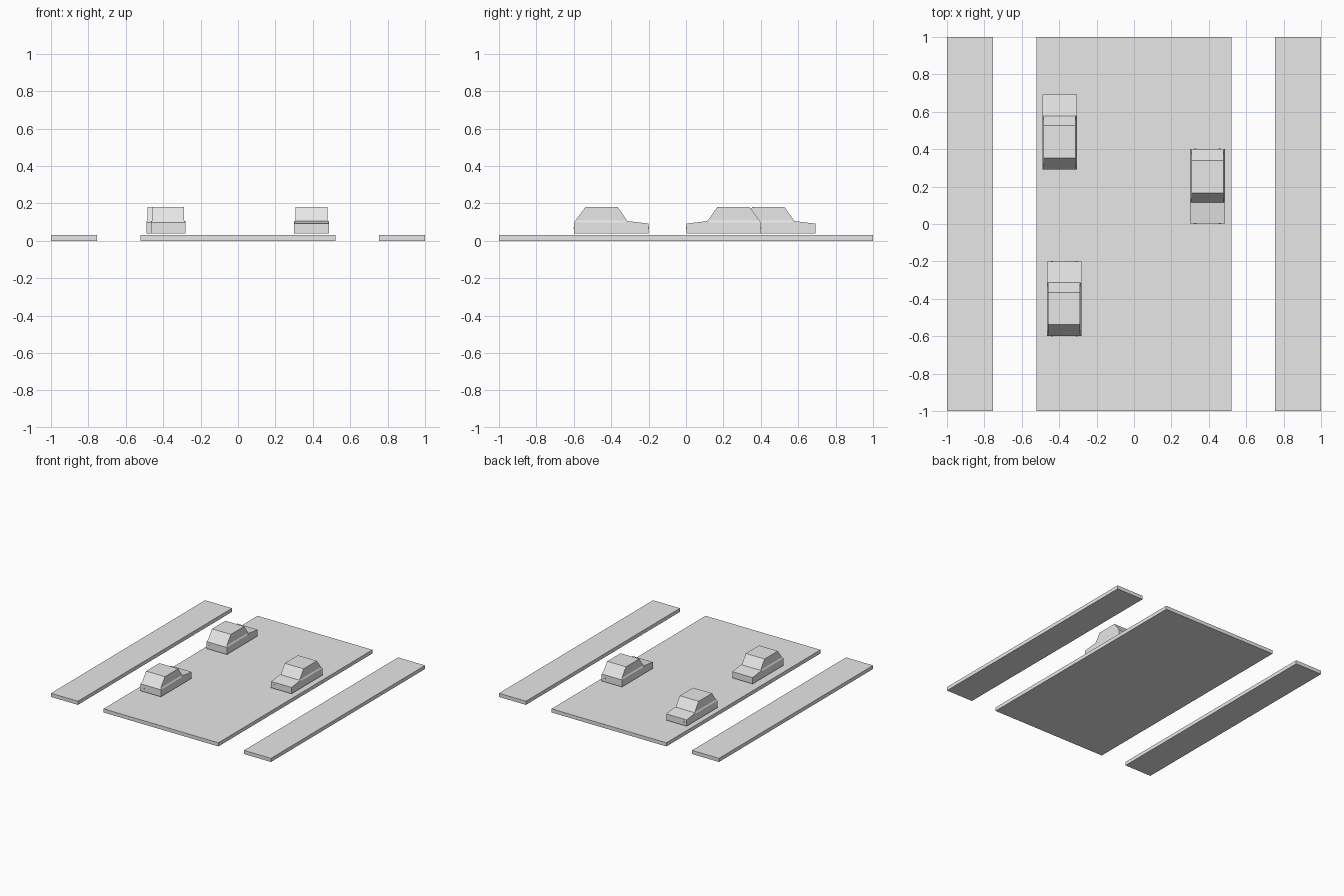
import bpy
import bmesh
from mathutils import Matrix

cube = bpy.data.objects.get("Cube")
if cube:
    bpy.data.objects.remove(cube, do_unlink=True)

grey = bpy.data.materials.new("light_grey")
grey.use_nodes = True
colour = (0.8, 0.8, 0.8, 1)
grey.diffuse_color = colour
grey.node_tree.nodes["Principled BSDF"].inputs["Base Color"].default_value = colour


def finish(name, bm):
    bmesh.ops.recalc_face_normals(bm, faces=bm.faces)
    mesh = bpy.data.meshes.new(name)
    bm.to_mesh(mesh)
    bm.free()
    mesh.materials.append(grey)
    obj = bpy.data.objects.new(name, mesh)
    bpy.context.collection.objects.link(obj)
    return obj


def add_box(bm, low, high):
    size = [b - a for a, b in zip(low, high)]
    mid = [(a + b) / 2 for a, b in zip(low, high)]
    bmesh.ops.create_cube(bm, size=1, matrix=Matrix.Translation(mid) @ Matrix.Diagonal((*size, 1)))


def slab(name, x0, x1):
    bm = bmesh.new()
    add_box(bm, (x0, -1, 0), (x1, 1, 0.03))
    finish(name, bm)


def loft(bm, rings):
    """Join equal-sized rings of points and close both ends."""
    loops = [[bm.verts.new(p) for p in ring] for ring in rings]
    n = len(loops[0])
    for a, b in zip(loops, loops[1:]):
        for i in range(n):
            j = (i + 1) % n
            bm.faces.new((a[i], a[j], b[j], b[i]))
    bm.faces.new(loops[0])
    bm.faces.new(loops[-1])


HALF = 0.0925    # half width of a car
INSET = 0.007    # shoulder inset of the cabin


def car(name, x, y, heading):
    # Lower body: side profile extruded across the width, nose at +y
    side = [(-0.2, 0.04), (0.2, 0.04), (0.2, 0.092), (0.085, 0.106), (0.07, 0.098), (-0.2, 0.098)]
    body = bmesh.new()
    loft(body, [[(sx, py, pz) for py, pz in side] for sx in (-HALF, HALF)])

    # Cabin: beltline, shoulder and roof rings
    levels = [(0.098, -0.2, 0.09, HALF), (0.109, -0.191, 0.085, HALF - INSET),
              (0.18, -0.138, 0.035, HALF - INSET)]
    cabin = bmesh.new()
    loft(cabin, [[(-w, y0, z), (w, y0, z), (w, y1, z), (-w, y1, z)] for z, y0, y1, w in levels])

    # Small lamps at both ends
    lamps = bmesh.new()
    for sx in (-1, 1):
        for sy in (-1, 1):
            cx, cy = sx * 0.065, sy * 0.2
            add_box(lamps, (cx - 0.006, cy - 0.001, 0.066), (cx + 0.006, cy + 0.001, 0.074))

    for part, bm in (("body", body), ("cabin", cabin), ("lamps", lamps)):
        bmesh.ops.transform(bm, verts=bm.verts, matrix=Matrix.Translation((x, y, 0))
                            @ Matrix.Diagonal((heading, heading, 1, 1)))
        finish(name + "_" + part, bm)


# Road and pavements
slab("road", -0.522, 0.522)
slab("left_pavement", 0.755, 1)
slab("right_pavement", -1, -0.755)

# Traffic
car("rear_car", -0.398, 0.492, 1)
car("front_car", -0.373, -0.4, 1)
car("oncoming_car", 0.393, 0.202, -1)
